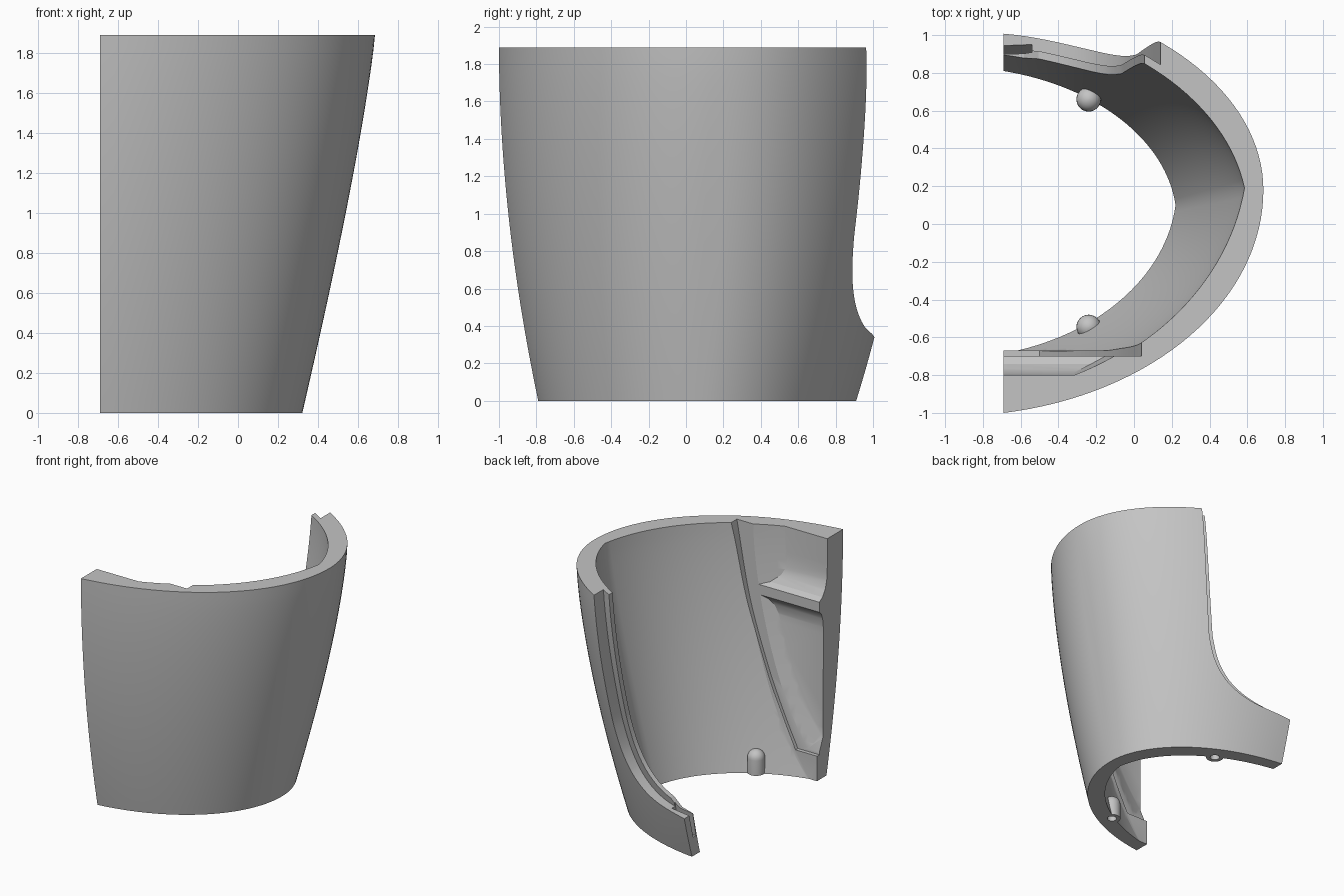
import bpy, bmesh, math
from mathutils import Vector

cube = bpy.data.objects.get("Cube")
if cube:
    bpy.data.objects.remove(cube, do_unlink=True)

H, EDGE, ROWS, SEGS = 1.89, -0.69, 28, 32


def half(apex, a, end, start):
    """Elliptic arc from the side apex to the open edge at y = end."""
    stop = math.acos(math.cos(start) - (apex[0] - EDGE) / a)
    b = (end - apex[1]) / (math.sin(stop) - math.sin(start))
    out = []
    for k in range(SEGS + 1):
        t = start + (stop - start) * k / SEGS
        out.append(Vector((apex[0] - a * (math.cos(start) - math.cos(t)),
                           apex[1] + b * (math.sin(t) - math.sin(start)))))
    return out


def plan(apex, a, front, back, start=0.0):
    """Plan curve of the shell, front end to back end."""
    return half(apex, a, front, start)[::-1] + half(apex, a, back, start)[1:]


def spline(points, steps=6):
    """Smooth curve through the points."""
    p = [Vector(q) for q in points]
    p = [2 * p[0] - p[1]] + p + [2 * p[-1] - p[-2]]
    out = []
    for a, b, c, d in zip(p, p[1:], p[2:], p[3:]):
        for k in range(steps):
            t = k / steps
            out.append(.5 * (2 * b + (c - a) * t + (2 * a - 5 * b + 4 * c - d) * t * t
                             + (3 * b - a - 3 * c + d) * t ** 3))
    return [tuple(q) for q in out + [p[-2]]]


def mesh_object(name, rings):
    """Closed solid through a stack of equal rings."""
    bm = bmesh.new()
    vs = [[bm.verts.new(p) for p in ring] for ring in rings]
    n = len(vs[0])
    for a, b in zip(vs, vs[1:]):
        for i in range(n):
            j = (i + 1) % n
            bm.faces.new((a[i], a[j], b[j], b[i]))
    bm.faces.new(vs[0][::-1])
    bm.faces.new(vs[-1])
    bmesh.ops.recalc_face_normals(bm, faces=bm.faces)
    me = bpy.data.meshes.new(name)
    bm.to_mesh(me)
    bm.free()
    ob = bpy.data.objects.new(name, me)
    bpy.context.collection.objects.link(ob)
    return ob


def loft(name, low, top, over=0.0, shift=0.0):
    """Flaring body; 'over' extends it past the ends and the open side."""
    rings = []
    levels = [H * k / ROWS for k in range(ROWS + 1)]
    for z in ([-over] if over else []) + levels + ([H + over] if over else []):
        f = min(max(z / H, 0), 1)
        ring = []
        for i, (a, b) in enumerate(zip(low, top)):
            t = abs(2 * i / (len(low) - 1) - 1)
            p = a.lerp(b, 1 - (1 - f) ** (1.2 + .7 * t))
            ring.append((p.x + shift, p.y, z))
        if over:
            first, last = ring[0], ring[-1]
            ring = [(EDGE - .2, first[1], z)] + ring + [(EDGE - .2, last[1], z)]
        rings.append(ring)
    return mesh_object(name, rings)


def prism_x(name, poly, x0, x1):
    return mesh_object(name, [[(x, y, z) for y, z in poly] for x in (x0, x1)])


def prism_y(name, poly, y0, y1):
    return mesh_object(name, [[(x, y, z) for x, z in poly] for y in (y0, y1)])


def boolean(ob, other, op="DIFFERENCE"):
    """Apply a boolean and discard the tool."""
    m = ob.modifiers.new("cut", "BOOLEAN")
    m.operation, m.object, m.solver = op, other, "EXACT"
    bpy.context.view_layer.update()
    dg = bpy.context.evaluated_depsgraph_get()
    me = bpy.data.meshes.new_from_object(ob.evaluated_get(dg))
    ob.modifiers.clear()
    ob.data = me
    bpy.data.objects.remove(other, do_unlink=True)


def lathe(name, profile, x, y, n=24):
    """Turned solid standing on a vertical axis."""
    return mesh_object(name, [[(x + r * math.cos(math.tau * k / n),
                                y + r * math.sin(math.tau * k / n), z)
                               for k in range(n)] for r, z in profile])


def thicken(points, d):
    out = []
    for i, p in enumerate(points):
        t = points[min(i + 1, len(points) - 1)] - points[max(i - 1, 0)]
        out.append(p + d * Vector((t.y, -t.x)).normalized())
    return out


in_low = plan((.22, .1), 1.2, -.685, .81, .1)
in_top = plan((.585, .19), 1.5, -.9, 1.08, .15)

# outer body hollowed to a wall, with a flat land inside the front
shell = loft("curved_shell", plan((.322, .1), 1.2, -.79, .91),
             plan((.685, .18), 1.65, -1, 1.22))
hollow = loft("hollow", in_low, in_top, .1)
land = [(-.67, -.5), (2, -.5), (2, 2.5), (-.67, 2.5)]
boolean(hollow, prism_x("land", land, -2, 2), "INTERSECT")
boolean(shell, hollow)

# shallow recess stepped into the land, following its curved side
side = spline([(-.5, .2), (-.38, .45), (-.235, .8), (-.075, 1.3), (.04, 1.89)])
boolean(shell, prism_y("recess", side + [(.04, 2.1), (-.9, 2.1), (-.9, .2)], -.7, -.6))

# two front pockets with rounded floors, either side of a shelf
lower = [(-.6, .22), (-.7, .22), (-.748, .33), (-.75, 1.2), (-.742, 1.27),
         (-.725, 1.315), (-.7, 1.34), (-.6, 1.34)]
upper = [(-.6, 1.42), (-.7, 1.42), (-.74, 1.445), (-.775, 1.5), (-.795, 1.57),
         (-.8, 1.66), (-.8, 2.1), (-.6, 2.1)]
for profile in (lower, upper):
    pocket = loft("pocket", in_low, in_top, .1, -.03)
    boolean(pocket, prism_x("pocket_profile", profile, -2, 2), "INTERSECT")
    boolean(shell, pocket)

# sweeping back cutout, leaving a thin inner lip along its edge
edge = spline([(.14, 1.89), (.09, 1.4), (.035, 1.0), (0, .82), (-.07, .64),
               (-.19, .495), (-.38, .395), (-.69, .34)])
lip = [(x - .08, z + .04) for x, z in edge if x > -.45]
tail = [(x, z) for x, z in edge if x < -.53]
corner = [(-.9, .34), (-.9, 2.2)]
boolean(shell, prism_y("lip_cut", lip + tail + corner + [(.06, 2.2)], .3, 1.6))
step = prism_y("step_cut", edge + corner + [(.14, 2.2)], .3, 1.6)
boolean(step, loft("lip_core", thicken(in_low, .04), thicken(in_top, .04), .1))
boolean(shell, step)

# slot in the low back end
boolean(shell, prism_x("slot", [(.86, .15), (.895, .15), (.965, .42), (.915, .42)], -.8, -.54))

# hollow domed pegs on the inner wall
R = .065
dome = [(R, 0), (R, .12)] + [(R * math.cos(a), .12 + R * math.sin(a))
                             for a in (math.radians(15 * k) for k in range(1, 6))] + [(.004, .12 + R)]
for y in (-.545, .66):
    boolean(shell, lathe("peg", dome, -.24, y), "UNION")
    boolean(shell, lathe("peg_hole", [(.035, -.1), (.035, .1)], -.24, y))

# single grey finish
grey = bpy.data.materials.new("plain_grey")
grey.use_nodes = True
colour = (.55, .55, .55, 1)
grey.diffuse_color = colour
grey.node_tree.nodes["Principled BSDF"].inputs["Base Color"].default_value = colour
shell.data.materials.clear()
shell.data.materials.append(grey)
for poly in shell.data.polygons:
    poly.material_index = 0

bpy.ops.object.select_all(action="DESELECT")
shell.select_set(True)
bpy.context.view_layer.objects.active = shell
bpy.ops.object.shade_smooth_by_angle(angle=math.radians(25))
